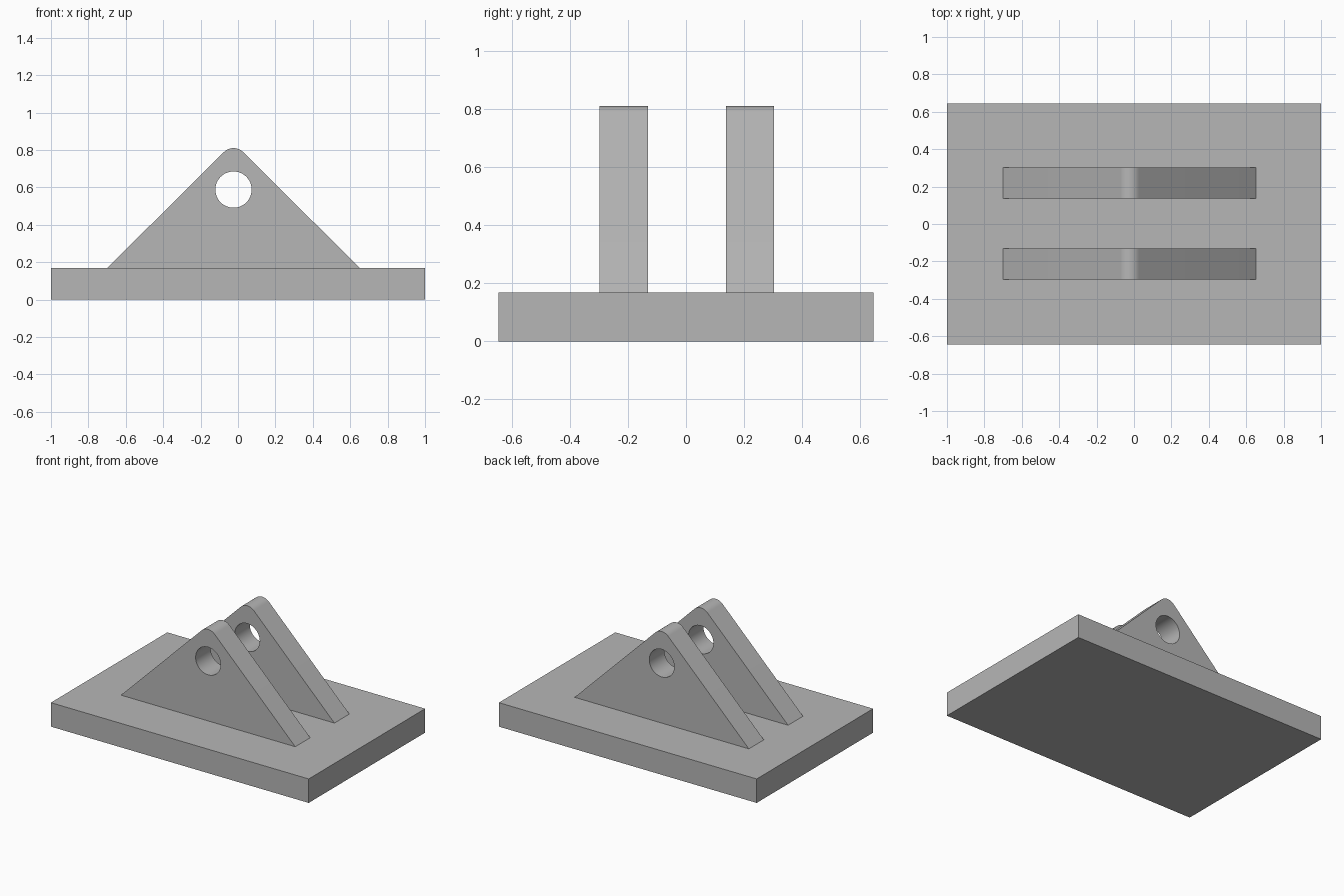
import bpy, bmesh
from math import atan2, asin, hypot, cos, sin, pi, radians

cube = bpy.data.objects.get("Cube")
if cube:
    bpy.data.objects.remove(cube, do_unlink=True)

# Single matte grey
grey = bpy.data.materials.new("grey")
grey.use_nodes = True
colour = (0.47, 0.47, 0.47, 1)
grey.diffuse_color = colour
grey.node_tree.nodes["Principled BSDF"].inputs["Base Color"].default_value = colour

BASE_TOP = 0.168
PIN_X, PIN_Z, PIN_R = -0.024, 0.588, 0.097
TIP_Z, TIP_R, HALF_FOOT = 0.81, 0.072, 0.676


def finish(name, bm):
    bmesh.ops.recalc_face_normals(bm, faces=bm.faces)
    mesh = bpy.data.meshes.new(name)
    bm.to_mesh(mesh)
    bm.free()
    mesh.materials.append(grey)
    obj = bpy.data.objects.new(name, mesh)
    bpy.context.collection.objects.link(obj)
    return obj


def lug(name, y0, y1):
    """Triangular plate with a tangent rounded tip and a pin hole."""
    centre_z = TIP_Z - TIP_R
    rise = centre_z - BASE_TOP
    # Angle of the tip circle's normal where the sloping side touches it
    slope = atan2(rise, HALF_FOOT) + asin(TIP_R / hypot(rise, HALF_FOOT))
    start = pi / 2 - slope
    steps = 16
    outline = [(PIN_X - HALF_FOOT, BASE_TOP), (PIN_X + HALF_FOOT, BASE_TOP)]
    for i in range(steps + 1):
        a = start + (pi - 2 * start) * i / steps
        outline.append((PIN_X + TIP_R * cos(a), centre_z + TIP_R * sin(a)))
    sides = 48
    hole = [(PIN_X + PIN_R * cos(2 * pi * i / sides),
             PIN_Z + PIN_R * sin(2 * pi * i / sides)) for i in range(sides)]

    bm = bmesh.new()
    edges = []
    for loop in (outline, hole):
        verts = [bm.verts.new((x, y0, z)) for x, z in loop]
        edges += [bm.edges.new((v, verts[i - 1])) for i, v in enumerate(verts)]
    bmesh.ops.triangle_fill(bm, edges=edges, use_beauty=True)
    result = bmesh.ops.extrude_face_region(bm, geom=bm.faces[:], use_keep_orig=True)
    moved = [g for g in result["geom"] if isinstance(g, bmesh.types.BMVert)]
    bmesh.ops.translate(bm, verts=moved, vec=(0, y1 - y0, 0))
    obj = finish(name, bm)

    # Smooth tip and bore, crisp plate edges
    bpy.ops.object.select_all(action='DESELECT')
    obj.select_set(True)
    bpy.context.view_layer.objects.active = obj
    bpy.ops.object.shade_smooth_by_angle(angle=radians(30))


# Base plate
bm = bmesh.new()
bmesh.ops.create_cube(bm, size=1)
bmesh.ops.scale(bm, verts=bm.verts, vec=(2, 1.29, BASE_TOP))
bmesh.ops.translate(bm, verts=bm.verts, vec=(0, 0, BASE_TOP / 2))
finish("base_plate", bm)

# Pair of upright lugs
lug("front_lug", -0.297, -0.131)
lug("back_lug", 0.137, 0.303)
